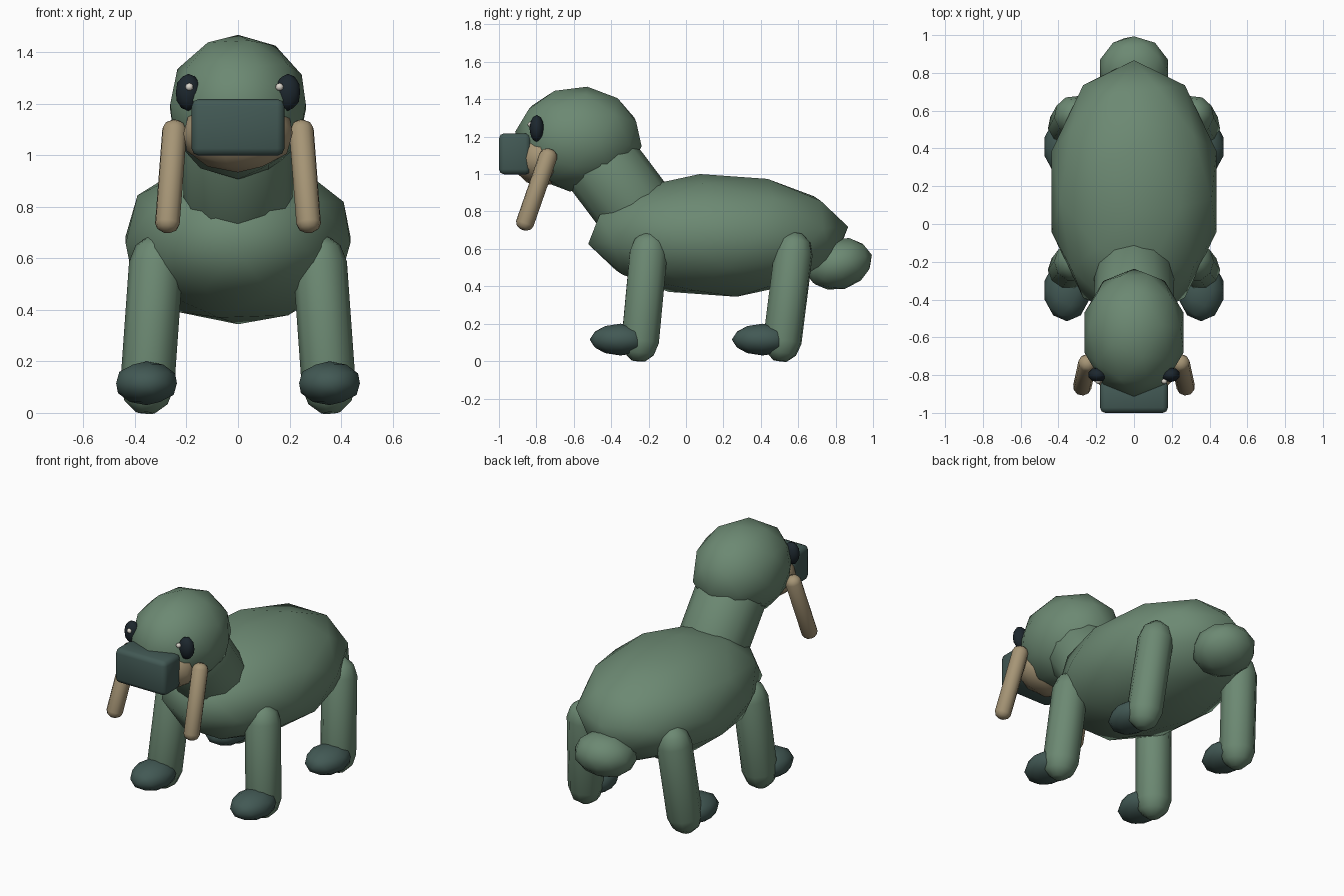
import bpy, bmesh, math
from mathutils import Vector, Matrix

if "Cube" in bpy.data.objects:
    bpy.data.objects.remove(bpy.data.objects["Cube"])


def material(name, rgb):
    m = bpy.data.materials.new(name)
    m.diffuse_color = (*rgb, 1)
    m.use_nodes = True
    m.node_tree.nodes["Principled BSDF"].inputs["Base Color"].default_value = m.diffuse_color
    return m


GREEN = material("green_skin", (0.15, 0.25, 0.17))
TEAL = material("dark_teal", (0.055, 0.10, 0.09))
TAN = material("tan", (0.38, 0.30, 0.18))
BLACK = material("eye_black", (0.012, 0.02, 0.027))
WHITE = material("eye_glint", (0.7, 0.67, 0.6))


def finish(bm, name, mat, angle=80):
    bmesh.ops.recalc_face_normals(bm, faces=bm.faces)
    me = bpy.data.meshes.new(name)
    bm.to_mesh(me)
    bm.free()
    me.materials.append(mat)
    ob = bpy.data.objects.new(name, me)
    bpy.context.collection.objects.link(ob)
    bpy.context.view_layer.objects.active = ob
    ob.select_set(True)
    bpy.ops.object.shade_smooth_by_angle(angle=math.radians(angle))
    ob.select_set(False)
    return ob


def blob(name, center, half, mat, turn=0, tilt=0):
    """Low-poly ellipsoid whose bounds fit the given half sizes."""
    bm = bmesh.new()
    bmesh.ops.create_icosphere(bm, subdivisions=2, radius=1)
    bm.transform(Matrix.Rotation(math.radians(turn), 4, 'X'))
    ext = [max(abs(v.co[i]) for v in bm.verts) for i in range(3)]
    bm.transform(Matrix.Diagonal([half[i] / ext[i] for i in range(3)] + [1]))
    bm.transform(Matrix.Translation(center) @ Matrix.Rotation(math.radians(tilt), 4, 'X'))
    return finish(bm, name, mat)


def limb(name, a, b, r, mat, cap=1.0, sides=10):
    """Round-ended rod from a to b."""
    a, b = Vector(a), Vector(b)
    d = b - a
    length, c = d.length, r * cap
    half = [(-c, 0.35), (-0.62 * c, 0.8), (0, 1)]
    profile = half + [(length - z, k) for z, k in reversed(half)]
    bm = bmesh.new()
    rings = []
    for z, k in profile:
        rings.append([bm.verts.new((r * k * math.cos(2 * math.pi * i / sides),
                                    r * k * math.sin(2 * math.pi * i / sides), z))
                      for i in range(sides)])
    for lo, hi in zip(rings, rings[1:]):
        for i in range(sides):
            j = (i + 1) % sides
            bm.faces.new((lo[i], lo[j], hi[j], hi[i]))
    bm.faces.new(rings[0])
    bm.faces.new(rings[-1])
    bm.transform(Matrix.Translation(a) @ d.to_track_quat('Z', 'Y').to_matrix().to_4x4())
    return finish(bm, name, mat)


# Trunk, neck, head and tail
blob("body", (0, 0.172, 0.672), (0.436, 0.695, 0.328), GREEN, turn=8)
limb("neck", (0, -0.22, 0.745), (0, -0.48, 1.09), 0.212, GREEN, cap=0.7, sides=12)
blob("head", (0, -0.575, 1.187), (0.263, 0.338, 0.28), GREEN, turn=-8)
blob("tail", (0, 0.815, 0.52), (0.18, 0.185, 0.138), GREEN, tilt=15)

# Muzzle and block nose
blob("muzzle", (0, -0.77, 1.085), (0.212, 0.165, 0.152), TAN)
bm = bmesh.new()
bmesh.ops.create_cube(bm, size=1)
bm.transform(Matrix.Translation((0, -0.915, 1.108)) @ Matrix.Diagonal((0.36, 0.17, 0.22, 1)))
bmesh.ops.bevel(bm, geom=bm.edges[:], offset=0.028, segments=2, profile=0.5, affect='EDGES')
finish(bm, "nose", TEAL, 50)

for side, s in (("left", -1), ("right", 1)):
    # Eyes with glints, both shifted the same way
    blob("eye_" + side, (s * 0.193, -0.798, 1.244), (0.048, 0.039, 0.072), BLACK)
    blob("eye_glint_" + side, (s * 0.175 - 0.014, -0.833, 1.265), (0.015, 0.014, 0.015), WHITE)
    # Tusks
    limb("tusk_" + side, (s * 0.246, -0.735, 1.1), (s * 0.274, -0.862, 0.735), 0.049,
         TAN, cap=0.7)
    # Legs and feet
    for part, top, bottom in (("front", -0.2, -0.245), ("hind", 0.575, 0.515)):
        limb(f"{part}_leg_{side}", (s * 0.318, top, 0.58), (s * 0.352, bottom, 0.105), 0.105, GREEN)
        blob(f"{part}_foot_{side}", (s * 0.355, bottom - 0.105, 0.115), (0.118, 0.165, 0.085), TEAL)
